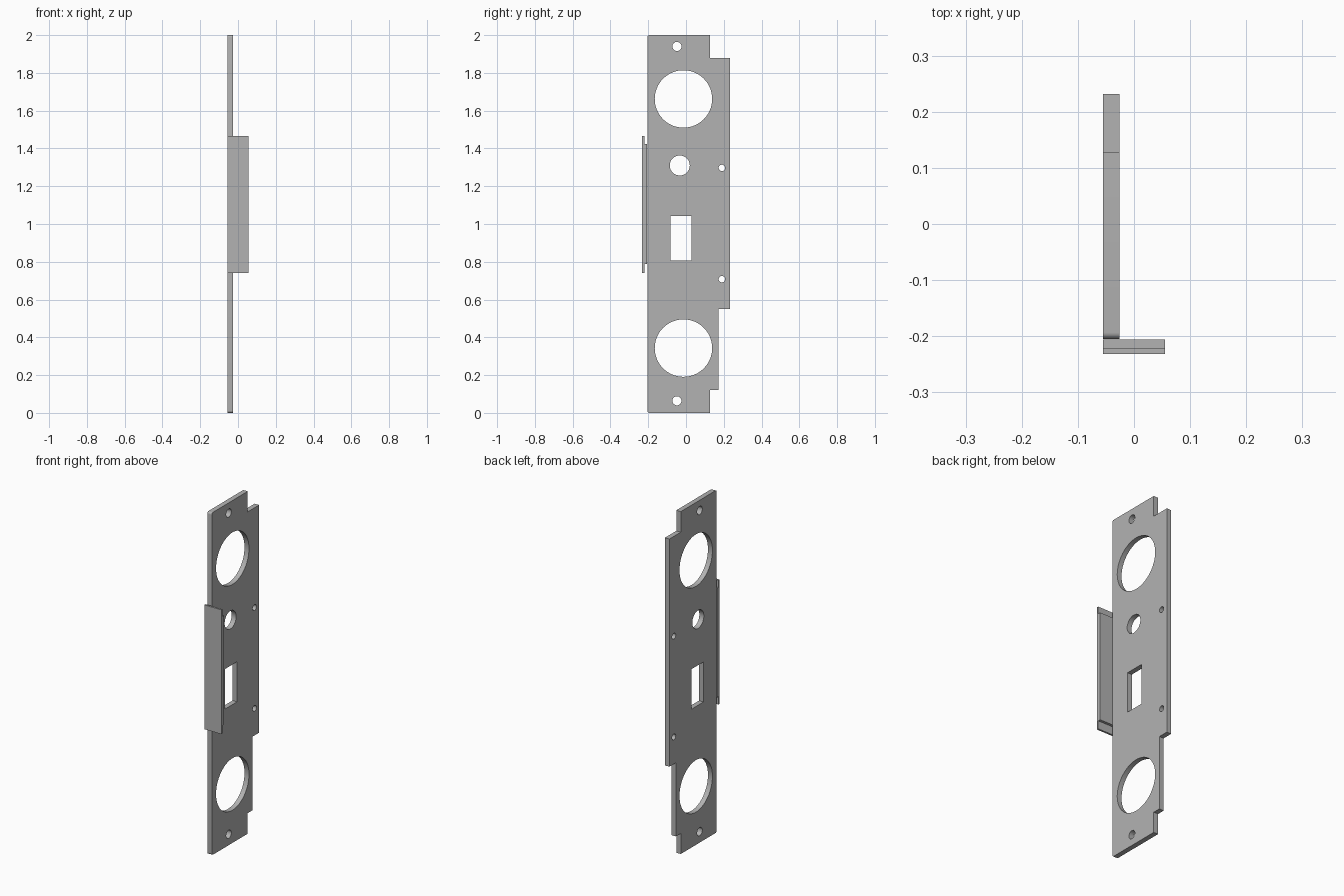
import bpy
import bmesh
from math import cos, sin, pi, radians

cube = bpy.data.objects.get("Cube")
if cube:
    bpy.data.objects.remove(cube, do_unlink=True)

steel = bpy.data.materials.new("grey_steel")
steel.use_nodes = True
GREY = (0.45, 0.45, 0.45, 1)
steel.diffuse_color = GREY
steel.node_tree.nodes["Principled BSDF"].inputs["Base Color"].default_value = GREY


def arc(y, z, r, start=0, sweep=2 * pi, steps=64, closed=True):
    count = steps if closed else steps + 1
    return [(y + r * cos(start + sweep * i / steps),
             z + r * sin(start + sweep * i / steps)) for i in range(count)]


def rect(y0, y1, z0, z1):
    return [(y0, z0), (y1, z0), (y1, z1), (y0, z1)]


def sheet(name, x0, x1, loops):
    """Fill side-on loops (outline first, then holes) and extrude along x."""
    bm = bmesh.new()
    for loop in loops:
        verts = [bm.verts.new((x0, y, z)) for y, z in loop]
        for a, b in zip(verts, verts[1:] + verts[:1]):
            bm.edges.new((a, b))
    bmesh.ops.triangle_fill(bm, use_beauty=True, use_dissolve=False, edges=bm.edges[:])
    new = bmesh.ops.extrude_face_region(bm, geom=bm.faces[:], use_keep_orig=True)["geom"]
    bmesh.ops.translate(bm, vec=(x1 - x0, 0, 0),
                        verts=[g for g in new if isinstance(g, bmesh.types.BMVert)])
    bmesh.ops.recalc_face_normals(bm, faces=bm.faces[:])
    mesh = bpy.data.meshes.new(name)
    bm.to_mesh(mesh)
    bm.free()
    mesh.materials.append(steel)
    obj = bpy.data.objects.new(name, mesh)
    bpy.context.collection.objects.link(obj)
    bpy.ops.object.select_all(action='DESELECT')
    obj.select_set(True)
    bpy.context.view_layer.objects.active = obj
    bpy.ops.object.shade_smooth_by_angle(angle=radians(30))
    return obj


# Notched outline with rounded front corners
FRONT, R = -0.205, 0.012
outline = [(0.127, 0), (0.127, 0.12), (0.172, 0.12), (0.172, 0.55), (0.232, 0.55),
           (0.232, 1.88), (0.127, 1.88), (0.127, 2)]
outline += arc(FRONT + R, 2 - R, R, pi / 2, pi / 2, 6, False)
outline += arc(FRONT + R, R, R, pi, pi / 2, 6, False)

# Round holes, screw holes and the latch window
holes = [arc(-0.0135, z, 0.152) for z in (0.343, 1.662)]
holes += [arc(-0.048, z, 0.024, steps=32) for z in (0.064, 1.94)]
holes += [arc(0.19, z, 0.017, steps=32) for z in (0.708, 1.297)]
holes += [arc(-0.033, 1.31, 0.053), rect(-0.083, 0.028, 0.808, 1.042)]
sheet("mounting_plate", -0.055, -0.026, [outline] + holes)

# Stepped front flange: tall thin face with a shorter backing
FACE, STEP, BACK = -0.232, -0.221, -0.2055
flange = [(FACE, 0.74), (STEP, 0.74), (STEP, 0.787), (BACK, 0.787),
          (BACK, 1.424), (STEP, 1.424), (STEP, 1.466), (FACE, 1.466)]
sheet("front_flange", -0.055, 0.055, [flange])
